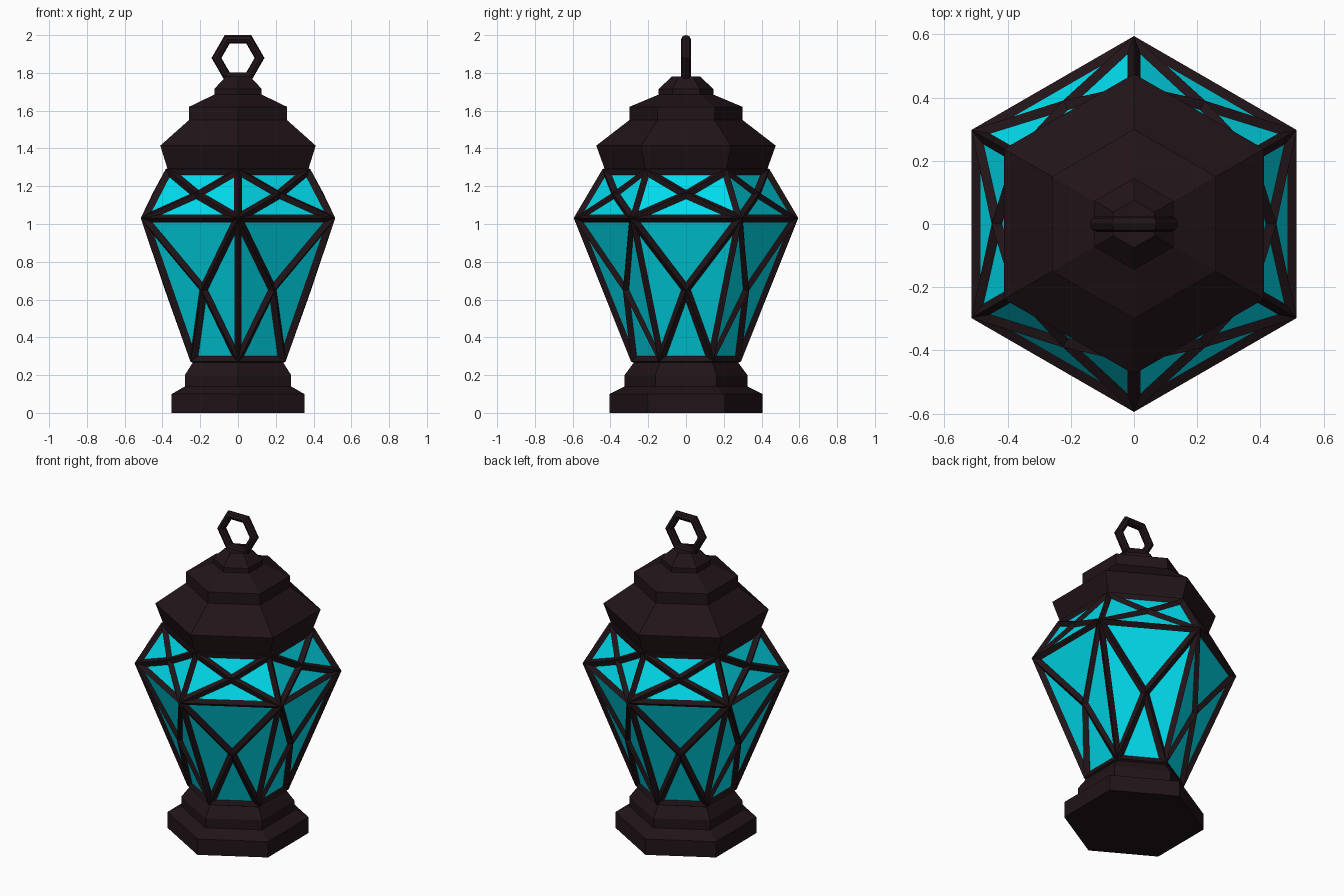
import bpy, bmesh
from math import sin, cos, pi

if "Cube" in bpy.data.objects:
    bpy.data.objects.remove(bpy.data.objects["Cube"])


def material(name, rgb):
    m = bpy.data.materials.new(name)
    m.diffuse_color = (*rgb, 1)
    m.use_nodes = True
    m.node_tree.nodes["Principled BSDF"].inputs["Base Color"].default_value = m.diffuse_color
    return m


METAL = material("dark_metal", (0.015, 0.007, 0.009))
GLASS = material("cyan_glass", (0.0, 0.72, 0.85))


def hex_lathe(name, profile, mat, caps=True, poke=False):
    """Stack hexagonal rings (corner radius, height) with corners on the y axis."""
    bm = bmesh.new()
    rings = [[bm.verts.new((r * cos(pi / 2 + k * pi / 3), r * sin(pi / 2 + k * pi / 3), z))
              for k in range(6)] for r, z in profile]
    for a, b in zip(rings, rings[1:]):
        for k in range(6):
            n = (k + 1) % 6
            bm.faces.new((a[k], a[n], b[n], b[k]))
    if caps:
        bm.faces.new(rings[0][::-1])
        bm.faces.new(rings[-1])
    if poke:
        bmesh.ops.poke(bm, faces=bm.faces[:], center_mode='MEAN')
    me = bpy.data.meshes.new(name)
    bm.to_mesh(me)
    bm.free()
    me.materials.append(mat)
    ob = bpy.data.objects.new(name, me)
    bpy.context.collection.objects.link(ob)
    return ob


# Stepped base
hex_lathe("base", [(0.405, 0), (0.405, 0.10), (0.325, 0.14), (0.325, 0.20), (0.27, 0.275)], METAL)

# Stepped roof
hex_lathe("roof", [(0.43, 1.29), (0.475, 1.415), (0.30, 1.55), (0.30, 1.62),
                   (0.145, 1.685), (0.145, 1.715), (0.075, 1.78)], METAL)

# Glass body and the cross-braced cage that follows it
body = [(0.27, 0.28), (0.572, 1.03), (0.422, 1.28)]
hex_lathe("glass_body", body, GLASS)
cage = hex_lathe("cage", body, METAL, poke=True, caps=False)
wire = cage.modifiers.new("bars", 'WIREFRAME')
wire.thickness = 0.045
wire.offset = 0
wire.use_even_offset = True
wire.use_boundary = True

# Hexagonal hanging ring
bpy.ops.mesh.primitive_torus_add(major_segments=6, minor_segments=8, major_radius=0.114,
                                 minor_radius=0.026, location=(0, 0, 1.879),
                                 rotation=(pi / 2, 0, 0))
ring = bpy.context.object
ring.name = "hanging_ring"
ring.data.materials.append(METAL)
